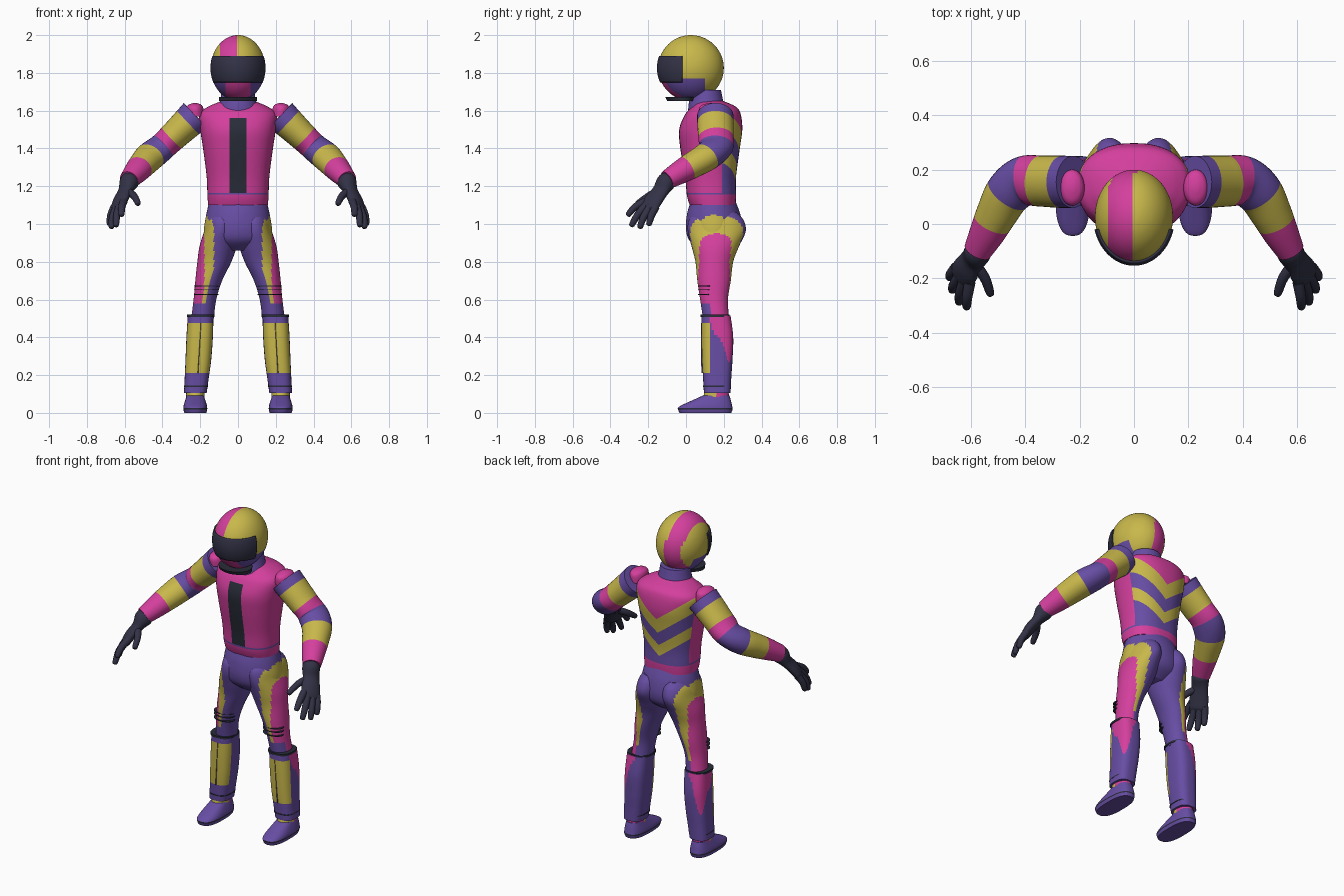
import bpy, bmesh, math
from mathutils import Vector as V

if "Cube" in bpy.data.objects:
    bpy.data.objects.remove(bpy.data.objects["Cube"])

COLORS = {"pink": (0.66, 0.05, 0.34), "yellow": (0.58, 0.48, 0.07),
          "purple": (0.135, 0.075, 0.37), "navy": (0.032, 0.032, 0.062),
          "black": (0.022, 0.026, 0.04)}
NAMES = list(COLORS)
PINK, YELLOW, PURPLE, NAVY, BLACK = range(5)
MATS = []
for nm, col in COLORS.items():
    m = bpy.data.materials.new(nm)
    m.diffuse_color = (*col, 1)
    m.use_nodes = True
    m.node_tree.nodes["Principled BSDF"].inputs["Base Color"].default_value = m.diffuse_color
    MATS.append(m)


def spline(keys, n):
    """Catmull-Rom interpolation of tuples, n steps per span."""
    out = []
    for i in range(len(keys) - 1):
        a, b, c, d = (keys[max(0, min(len(keys) - 1, i + k))] for k in (-1, 0, 1, 2))
        for s in range(n):
            t = s / n
            out.append(tuple(0.5 * (2 * q + (r - p) * t + (2*p - 5*q + 4*r - w) * t*t
                                    + (3*q - p - 3*r + w) * t**3)
                             for p, q, r, w in zip(a, b, c, d)))
    return out + [keys[-1]]


def build(name, rings, rule, mirror=False, cuts=(), clear=(), angle=40):
    """Skin closed rings, cut along planes, colour faces by rule(centre, normal, t)."""
    bm = bmesh.new()
    vs = [[bm.verts.new(p) for p in r] for r in rings]
    lay = bm.faces.layers.float.new("t")
    k, last = len(vs[0]), len(vs) - 1
    for i in range(last):
        for j in range(k):
            f = bm.faces.new((vs[i][j], vs[i][(j+1) % k], vs[i+1][(j+1) % k], vs[i+1][j]))
            f[lay] = (i + 0.5) / last
    bm.faces.new(vs[0])[lay] = 0
    bm.faces.new(vs[-1])[lay] = 1
    bmesh.ops.recalc_face_normals(bm, faces=bm.faces[:])
    for group, kill in ((cuts, False), (clear, True)):
        for co, no in group:
            bmesh.ops.bisect_plane(bm, geom=bm.verts[:] + bm.edges[:] + bm.faces[:], dist=1e-5,
                                   plane_co=co, plane_no=no, clear_outer=kill)
    bm.normal_update()
    for f in bm.faces:
        f.material_index = rule if isinstance(rule, int) else rule(f.calc_center_median(), f.normal, f[lay])
    bm.faces.layers.float.remove(lay)
    me = bpy.data.meshes.new(name)
    bm.to_mesh(me)
    bm.free()
    for m in MATS:
        me.materials.append(m)
    ob = bpy.data.objects.new(name, me)
    bpy.context.collection.objects.link(ob)
    bpy.ops.object.select_all(action='DESELECT')
    ob.select_set(True)
    bpy.context.view_layer.objects.active = ob
    bpy.ops.object.shade_smooth_by_angle(angle=math.radians(angle))
    if mirror:
        ob.modifiers.new("mirror", 'MIRROR').use_mirror_merge = False
    return ob


def stack(keys, n=8, seg=56, p=2.0):
    """Horizontal rings from (z, centre x, half width, front y, back y)."""
    rings = []
    for z, cx, rx, yf, yb in spline(keys, n):
        ring = []
        for j in range(seg):
            a = 2 * math.pi * j / seg
            c, s = (math.copysign(abs(q) ** (2 / p), q) for q in (math.cos(a), math.sin(a)))
            ring.append((cx + rx * c, (yf + yb) / 2 + (yb - yf) / 2 * s, z))
        rings.append(ring)
    return rings


def tube(keys, ref=(0, 0, 1), n=6, seg=32):
    """Rings along a path of (x, y, z, radius across, radius along ref)."""
    pts = spline(keys, n)
    rings = []
    for i, q in enumerate(pts):
        t = (V(pts[min(i+1, len(pts)-1)][:3]) - V(pts[max(i-1, 0)][:3])).normalized()
        v = (V(ref) - t * V(ref).dot(t)).normalized()
        u = t.cross(v)
        rings.append([V(q[:3]) + u * q[3] * math.cos(a) + v * q[4] * math.sin(a)
                      for a in (2 * math.pi * j / seg for j in range(seg))])
    return rings


def flat(axis, *values):
    no = V((axis == 'x', axis == 'y', axis == 'z'))
    return [(no * v, no) for v in values]


# jacket: dark zip panel in front, chevrons on the back
CHEV = (1.44, 1.35, 1.27, 1.20)

def jacket_rule(c, n, t):
    if c.z < 1.155:
        return PINK
    if c.z < 1.165:
        return PURPLE
    if c.y > 0.19:
        v = c.z - 0.75 * abs(c.x)
        for lim, col in zip(CHEV, (PINK, YELLOW, PURPLE, YELLOW)):
            if v > lim:
                return col
        return PURPLE
    if c.y < 0.1 and abs(c.x) < 0.045 and c.z < 1.56:
        return BLACK
    return PINK

chev_cuts = [((0, 0, z), V((s * 0.75, 0, 1)).normalized()) for z in CHEV for s in (1, -1)]
build("jacket", stack([(1.10, 0, .158, .02, .262), (1.15, 0, .162, .005, .265),
                       (1.25, 0, .166, -.005, .265), (1.40, 0, .185, -.03, .285),
                       (1.50, 0, .20, -.036, .298), (1.58, 0, .205, -.005, .29),
                       (1.62, 0, .16, .03, .265), (1.65, 0, .09, .05, .2)], p=2.35),
      jacket_rule, cuts=flat('z', 1.155, 1.165, 1.56) + flat('x', -.045, .045)
      + flat('y', .19) + chev_cuts)

# collar and chin strap
build("collar", stack([(1.58, 0, .12, .01, .22), (1.64, 0, .098, .015, .2), (1.71, 0, .085, .03, .185)]), PURPLE)
build("chin_strap", stack([(1.652, 0, .1, -.1, .05), (1.672, 0, .1, -.11, .06)], 1), BLACK)


# trousers: outer side panel in pink with a yellow border
def trouser_rule(c, n, t):
    ang = math.degrees(math.atan2(n.y, n.x * math.copysign(1, c.x)))
    ramp = lambda top: math.sqrt(max(0, min(1, (top - c.z) / 0.3)))
    if c.z < 0.58:
        return PINK if -15 < ang < 80 else PURPLE
    if abs(ang) < 72 * ramp(0.95):
        return PINK
    return YELLOW if abs(ang) < 97 * ramp(1.05) else PURPLE

build("pelvis", stack([(1.12, 0, .152, .025, .262), (1.05, 0, .168, .005, .288), (.97, 0, .18, .0, .298),
                       (.91, 0, .172, .02, .28), (.86, 0, .09, .08, .22)], 10), trouser_rule)
build("trouser_leg", stack([(1.06, .08, .06, .05, .27), (1.02, .085, .08, .015, .305), (.96, .092, .088, .01, .316),
                            (.88, .106, .098, .03, .28), (.80, .125, .09, .05, .25),
                            (.70, .155, .071, .06, .237), (.60, .175, .06, .075, .222),
                            (.50, .188, .06, .09, .228)], 10), trouser_rule, True, flat('z', .58))
for i, z in enumerate((.625, .65, .67)):
    build(f"knee_crease_{i + 1}", stack([(z, .168, .0655, .063, .15), (z + .004, .168, .0655, .063, .15)], 1),
          BLACK, True)


# boots: shaft with a front shin plate, ankle, foot
def shaft_rule(c, n, t):
    if c.y < 0.128 and 0.21 < c.z < 0.475 and n.z < 0.9:
        return YELLOW
    ang = math.degrees(math.atan2(n.y, n.x))
    w = math.sqrt(max(0, (c.z - 0.27) / 0.25))
    return PINK if abs(ang - 40) < 55 * w else PURPLE

build("boot_shaft", stack([(.515, .198, .068, .082, .236), (.40, .203, .07, .082, .25), (.28, .21, .068, .085, .246),
                           (.19, .218, .064, .09, .24), (.105, .226, .06, .095, .236)], 10, p=2.8),
      shaft_rule, True, flat('z', .21, .475) + flat('y', .128))
build("shin_seam", stack([(.475, .196, .002, .079, .1), (.21, .212, .002, .081, .1)], 1, 8), PURPLE, True)
build("boot_rim", stack([(.508, .198, .073, .076, .23), (.52, .198, .073, .076, .23)], 1, p=2.6), BLACK, True)
build("ankle_strap", stack([(.138, .222, .063, .09, .236), (.144, .222, .063, .09, .236)], 1, p=2.8), BLACK, True)
build("ankle", stack([(.12, .226, .048, .1, .225), (.08, .226, .048, .09, .228)], 2),
      lambda c, n, t: YELLOW if c.y < .16 else PINK, True)
build("foot", stack([(0, .226, .058, -.035, .24), (.018, .226, .063, -.042, .246), (.028, .226, .063, -.042, .246),
                     (.042, .226, .061, -.02, .243), (.065, .226, .054, .03, .238), (.092, .226, .045, .09, .23)],
                    4, p=2.6),
      lambda c, n, t: BLACK if .018 < c.z < .026 else PURPLE, True, flat('z', .018, .026))


# sleeves: colour bands along the arm
def sleeve_rule(c, n, t):
    for lim, col in ((.11, PURPLE), (.31, YELLOW), (.40, PINK), (.585, PURPLE), (.79, YELLOW)):
        if t < lim:
            return col
    return PINK

build("sleeve", tube([(.225, .155, 1.575, .096, .09), (.28, .156, 1.523, .096, .083), (.34, .158, 1.466, .094, .077),
                      (.405, .158, 1.405, .092, .073), (.462, .115, 1.36, .086, .075), (.505, .04, 1.315, .076, .07),
                      (.54, -.03, 1.275, .066, .062), (.577, -.1, 1.233, .052, .05)], n=12), sleeve_rule, True)
build("shoulder_pad", stack([(1.57, .225, .045, .07, .2), (1.61, .228, .045, .068, .2), (1.63, .228, .035, .085, .185),
                             (1.64, .228, .012, .12, .15)], 4, 32), PINK, True)

# gloves
ACROSS = (.055, .07, -.02)
build("glove_palm", tube([(.565, -.085, 1.24, .045, .045), (.578, -.108, 1.218, .05, .05),
                          (.597, -.135, 1.175, .032, .048), (.62, -.17, 1.13, .03, .055),
                          (.636, -.195, 1.09, .024, .055), (.641, -.204, 1.072, .012, .045)], ACROSS), NAVY, True)
FINGERS = {"index": ((.605, -.215, 1.12), (.615, -.27, 1.09), (.617, -.305, 1.05)),
           "middle": ((.625, -.21, 1.10), (.641, -.255, 1.05), (.645, -.287, .995)),
           "ring": ((.642, -.19, 1.09), (.664, -.225, 1.035), (.67, -.243, .985)),
           "little": ((.655, -.16, 1.09), (.674, -.183, 1.045), (.68, -.196, 1.0)),
           "thumb": ((.595, -.14, 1.18), (.552, -.195, 1.15), (.53, -.255, 1.11))}
for nm, (a, b, c) in FINGERS.items():
    tip = V(c) + (V(c) - V(b)).normalized() * .01
    build("glove_" + nm, tube([(*a, .021, .021), (*b, .019, .019), (*c, .015, .015), (*tip, .005, .005)],
                              (1, 0, .2), 4, 16), NAVY, True)


# helmet: off-centre stripe, ear patches and chin piece
def dome(grow, low):
    keys = []
    for i in range(1, 41):
        a = math.pi * i / 45
        s = math.sin(a)
        keys.append((1.826 + (.174 + grow) * math.cos(a), 0, (.144 + grow) * s,
                     .025 - (.172 + grow) * s, .025 + (.175 + grow) * s))
    return stack([k for k in keys if k[0] > low], 1, 64)

def helmet_rule(c, n, t):
    if n.z < -.95:
        return BLACK
    if c.z < 1.76 and c.y < -.02:
        return PINK if abs(c.x) < .065 and c.z > 1.675 else PURPLE
    if c.z < 1.77 and c.y < .1:
        return PURPLE
    if c.z < 1.69 and c.y < .12:
        return PURPLE
    return PINK if -.095 < c.x + .2 * (.1 - c.y) * (c.z < 1.89) < -.005 else YELLOW

build("helmet", dome(0, 1.66), helmet_rule,
      cuts=flat('x', -.095, -.065, -.005, .065) + flat('y', -.02, .1) + flat('z', 1.76, 1.77, 1.89))
visor = build("visor", dome(.007, 1.66), NAVY,
              clear=flat('z', 1.89) + flat('y', -.02) + [((0, 0, 1.75), (0, 0, -1))])
solid = visor.modifiers.new("thickness", 'SOLIDIFY')
solid.thickness = .008
